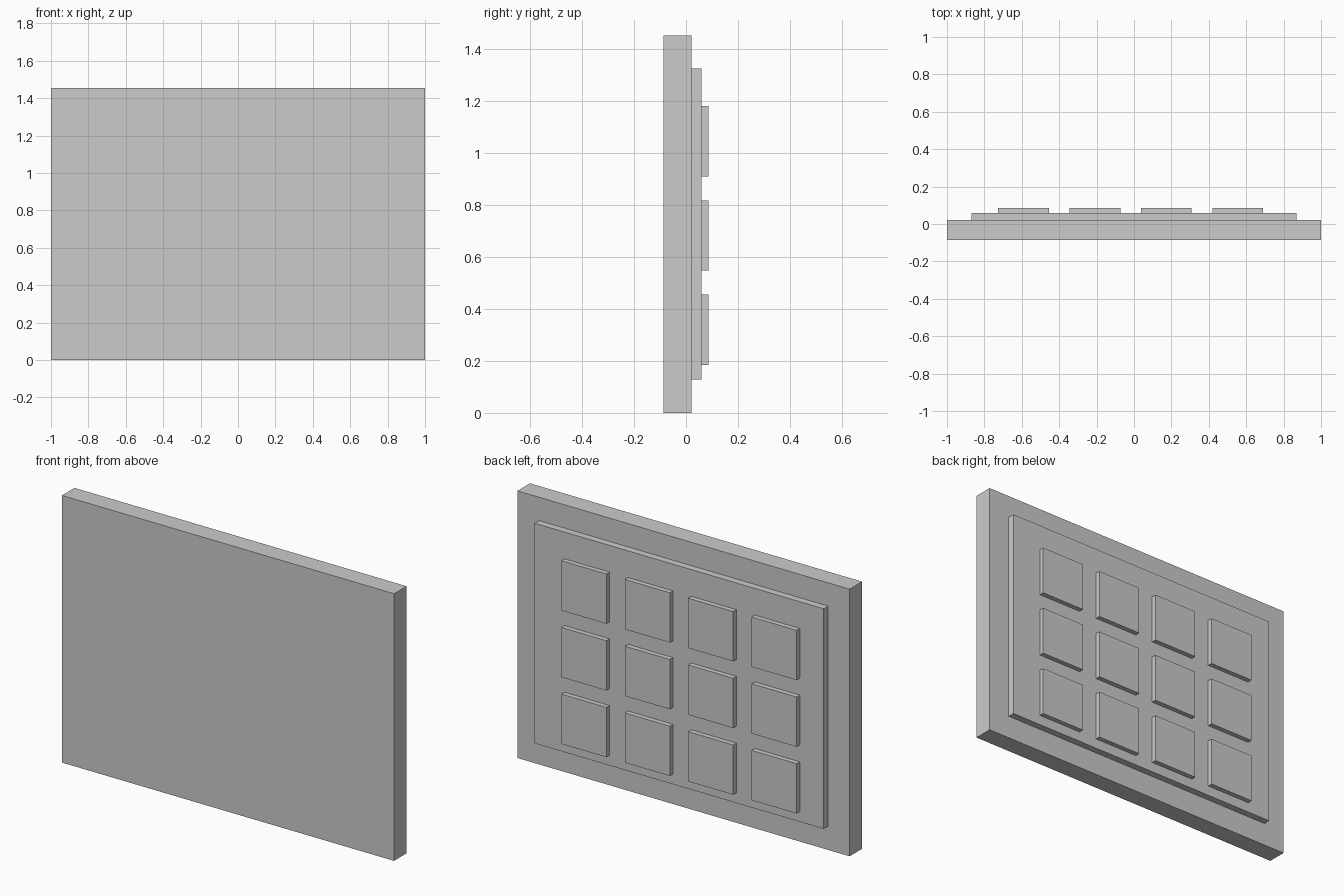
import bpy

if "Cube" in bpy.data.objects:
    bpy.data.objects.remove(bpy.data.objects["Cube"])


def box(name, x, y, z):
    """Axis-aligned box from (min, max) ranges."""
    verts = [(a, b, c) for a in x for b in y for c in z]
    faces = [(0, 1, 3, 2), (4, 6, 7, 5), (0, 4, 5, 1),
             (2, 3, 7, 6), (0, 2, 6, 4), (1, 5, 7, 3)]
    mesh = bpy.data.meshes.new(name)
    mesh.from_pydata(verts, [], faces)
    obj = bpy.data.objects.new(name, mesh)
    bpy.context.collection.objects.link(obj)
    return obj


# Depth of each layer, front to back
FRONT, SLAB_BACK, PANEL_BACK, TILE_BACK = -0.086, 0.021, 0.059, 0.086

# Main slab and the raised panel on its back
box("slab", (-1, 1), (FRONT, SLAB_BACK), (0, 1.454))
box("raised_panel", (-0.87, 0.87), (SLAB_BACK, PANEL_BACK), (0.129, 1.327))

# Grid of square tiles, 4 across and 3 high
HALF = 0.1355
for row in range(3):
    for col in range(4):
        cx = -0.591 + 0.382 * col
        cz = 0.320 + 0.363 * row
        box(f"tile_{row + 1}_{col + 1}", (cx - HALF, cx + HALF),
            (PANEL_BACK, TILE_BACK), (cz - HALF, cz + HALF))
